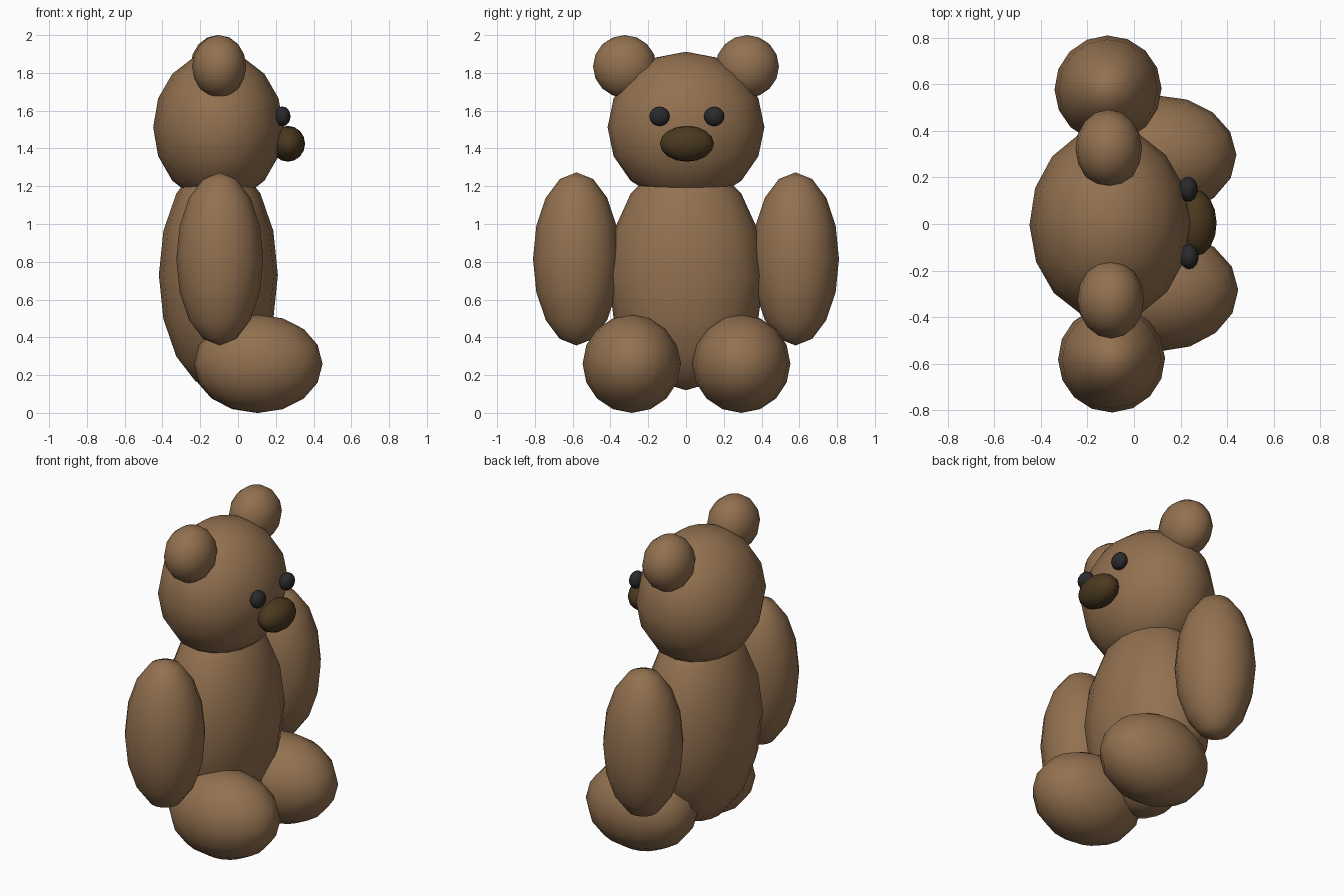
import bpy
import math
from mathutils import Matrix, Vector

cube = bpy.data.objects.get("Cube")
if cube:
    bpy.data.objects.remove(cube, do_unlink=True)


def make_material(name, colour):
    mat = bpy.data.materials.new(name)
    mat.use_nodes = True
    mat.diffuse_color = (*colour, 1)
    mat.node_tree.nodes["Principled BSDF"].inputs["Base Color"].default_value = (*colour, 1)
    return mat


fur = make_material("brown_fur", (0.29, 0.165, 0.08))
muzzle = make_material("dark_brown", (0.07, 0.04, 0.014))
black = make_material("eye_black", (0.023, 0.023, 0.025))

# The whole bear is turned very slightly about its own vertical axis
PIVOT = Vector((-0.104, 0, 0))
TURN = Matrix.Rotation(math.radians(0.75), 4, "Z")


def ellipsoid(name, centre, radii, mat):
    """Smooth low-poly ball stretched to the given radii."""
    place = PIVOT + TURN @ (Vector(centre) - PIVOT)
    bpy.ops.mesh.primitive_uv_sphere_add(segments=16, ring_count=8, radius=1, location=place)
    obj = bpy.context.object
    obj.name = name
    obj.scale = radii
    obj.rotation_euler.z = math.radians(0.75)
    obj.data.materials.append(mat)
    bpy.ops.object.shade_smooth()
    return obj


def pair(name, centre, radii, mat):
    """The bear faces +x, so its paired parts mirror across y."""
    x, y, z = centre
    for side, sign in (("far", 1), ("near", -1)):
        ellipsoid(f"{name}_{side}", (x, sign * y, z), radii, mat)


# Body and head
ellipsoid("body", (-0.104, 0, 0.73), (0.315, 0.414, 0.61), fur)
ellipsoid("head", (-0.104, 0, 1.512), (0.345, 0.415, 0.40), fur)

# Limbs and ears
pair("arm", (-0.104, 0.58, 0.815), (0.23, 0.23, 0.458), fur)
pair("leg", (0.104, 0.29, 0.26), (0.34, 0.26, 0.26), fur)
pair("ear", (-0.104, 0.324, 1.834), (0.143, 0.168, 0.166), fur)

# Face
pair("eye", (0.235, 0.145, 1.57), (0.041, 0.054, 0.052), black)
ellipsoid("nose", (0.264, 0, 1.425), (0.091, 0.143, 0.095), muzzle)
